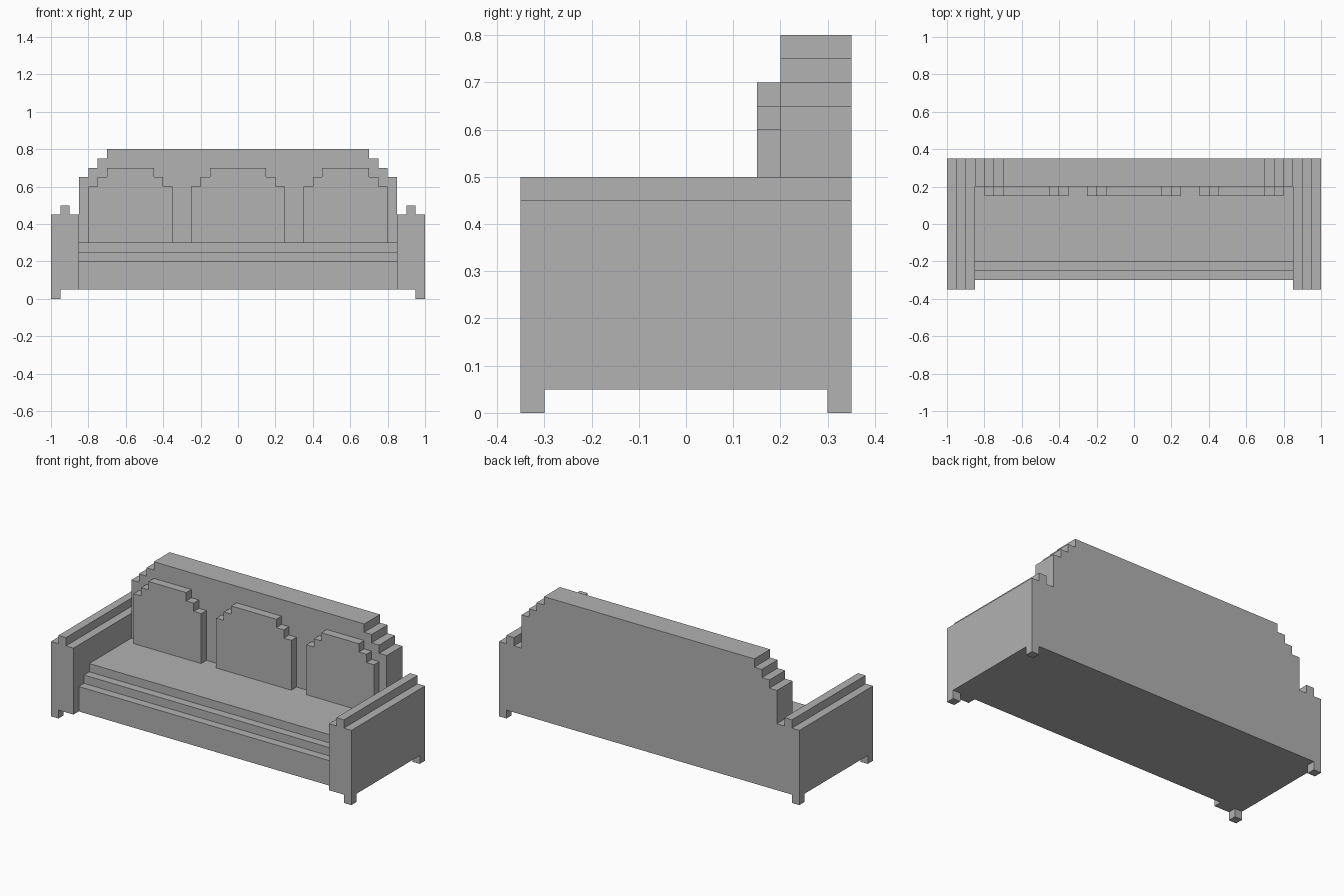
import bpy
import bmesh
from mathutils import Vector

cube = bpy.data.objects.get("Cube")
if cube:
    bpy.data.objects.remove(cube, do_unlink=True)

STEP = 0.05

grey = bpy.data.materials.new("plain_grey")
grey.use_nodes = True
grey.diffuse_color = (0.445, 0.445, 0.445, 1)
grey.node_tree.nodes["Principled BSDF"].inputs["Base Color"].default_value = grey.diffuse_color


def extrude(name, profile, axis, start, end):
    """Extrude a flat profile along x or y between start and end."""
    bm = bmesh.new()
    place = (lambda a, b: (start, a, b)) if axis == "x" else (lambda a, b: (a, start, b))
    face = bm.faces.new([bm.verts.new(place(a, b)) for a, b in profile])
    moved = bmesh.ops.extrude_face_region(bm, geom=[face], use_keep_orig=True)["geom"]
    offset = Vector((end - start, 0, 0) if axis == "x" else (0, end - start, 0))
    bmesh.ops.translate(bm, vec=offset, verts=[v for v in moved if isinstance(v, bmesh.types.BMVert)])
    bmesh.ops.recalc_face_normals(bm, faces=bm.faces)
    mesh = bpy.data.meshes.new(name)
    bm.to_mesh(mesh)
    bm.free()
    mesh.materials.append(grey)
    obj = bpy.data.objects.new(name, mesh)
    bpy.context.collection.objects.link(obj)
    return obj


def stepped(left, right, bottom, top, steps):
    """Upright panel outline whose upper corners are cut into stairs."""
    half = (right - left) / 2
    mid = (right + left) / 2
    side = [(half, bottom)]
    for i in range(steps + 1):
        z = top - (steps - i) * STEP
        side += [(half - i * STEP, z)]
        if i < steps:
            side += [(half - (i + 1) * STEP, z)]
    return [(mid + x, z) for x, z in side] + [(mid - x, z) for x, z in reversed(side)]


# Seat with a stepped front edge
seat = [(0.2, 0.05), (-0.3, 0.05), (-0.3, 0.2), (-0.25, 0.2),
        (-0.25, 0.25), (-0.2, 0.25), (-0.2, 0.3), (0.2, 0.3)]
extrude("seat", seat, "x", -0.85, 0.85)

# Backrest with stair-cut shoulders
extrude("backrest", stepped(-0.85, 0.85, 0.05, 0.8, 3), "y", 0.2, 0.35)

# Three back cushions, the middle one slightly wider
for name, left, right in (("right", -0.8, -0.35), ("middle", -0.25, 0.25), ("left", 0.35, 0.8)):
    extrude(name + "_cushion", stepped(left, right, 0.3, 0.7, 2), "y", 0.15, 0.2)

# Armrests with a raised ridge, and a small foot at each corner
for name, s in (("left", 1), ("right", -1)):
    lo, hi = sorted((s * 0.85, s * 1.0))
    extrude(name + "_armrest", stepped(lo, hi, 0.05, 0.5, 1), "y", -0.35, 0.35)
    lo, hi = sorted((s * 0.95, s * 1.0))
    for end, y in (("front", -0.35), ("back", 0.3)):
        extrude(f"{end}_{name}_foot", stepped(lo, hi, 0, 0.05, 0), "y", y, y + STEP)
